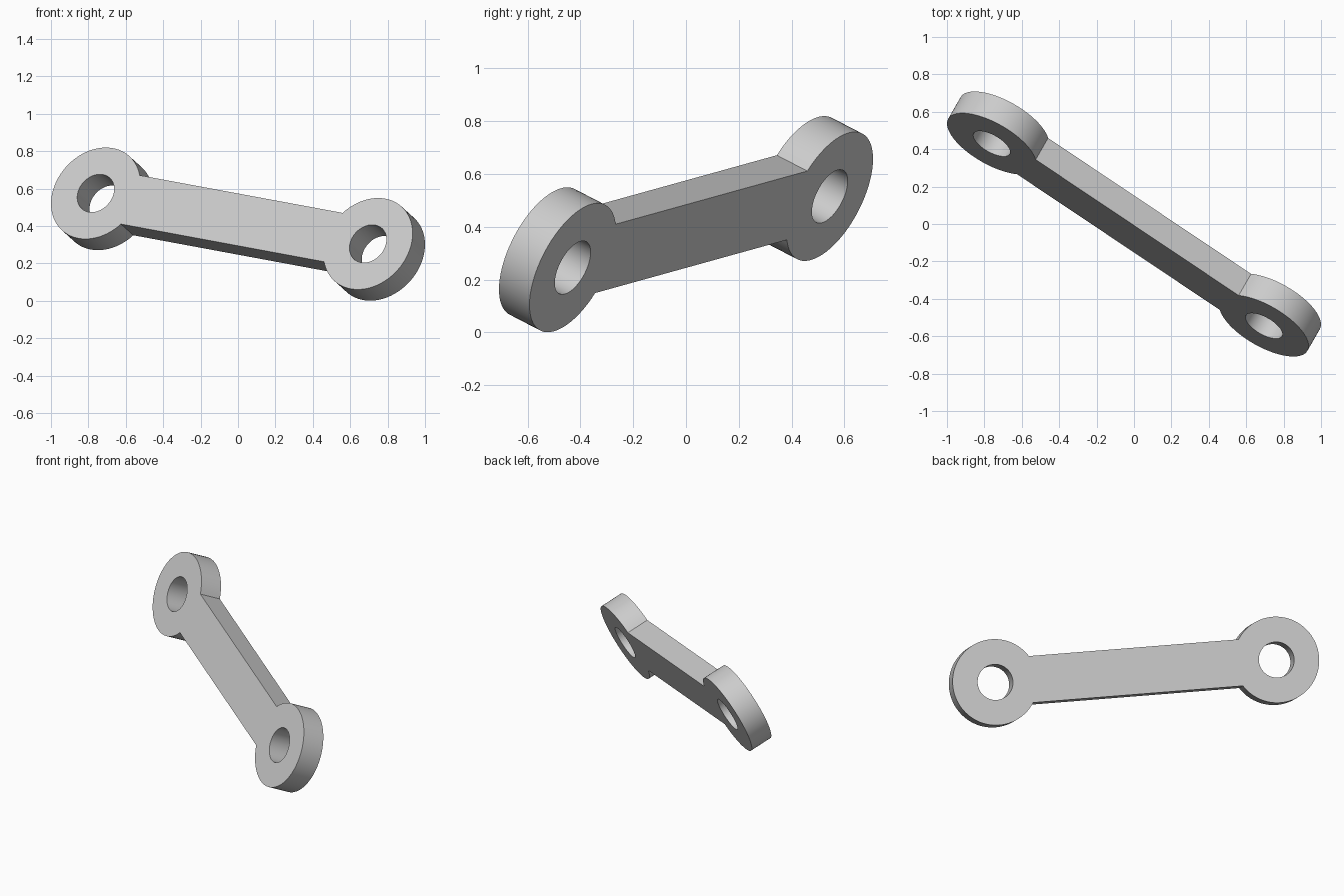
import bpy, bmesh, math
from mathutils import Vector, Matrix

if "Cube" in bpy.data.objects:
    bpy.data.objects.remove(bpy.data.objects["Cube"])

EYE_RADIUS, HOLE_RADIUS = 0.268, 0.111
HALF_SPAN, HALF_WIDTH, THICKNESS = 0.886, 0.145, 0.146
NECK_STEPS, RIM_STEPS = 12, 60

grey = bpy.data.materials.new("light grey")
grey.use_nodes = True
colour = (0.6, 0.6, 0.6, 1)
grey.diffuse_color = colour
grey.node_tree.nodes["Principled BSDF"].inputs["Base Color"].default_value = colour

bm = bmesh.new()
neck = math.asin(HALF_WIDTH / EYE_RADIUS)
# angles round an eye: first the arc hidden in the bar, then the open rim
angles = [-neck + 2 * neck * i / NECK_STEPS for i in range(NECK_STEPS)]
angles += [neck + 2 * (math.pi - neck) * i / RIM_STEPS for i in range(RIM_STEPS)]


def eye(side):
    """Flat ring at one end; returns the rim vertices that meet the bar."""
    def circle(radius):
        return [bm.verts.new((side * (HALF_SPAN - radius * math.cos(a)),
                              -side * radius * math.sin(a), -THICKNESS / 2))
                for a in angles]
    outer, inner = circle(EYE_RADIUS), circle(HOLE_RADIUS)
    for i in range(len(angles)):
        j = (i + 1) % len(angles)
        bm.faces.new((outer[i], outer[j], inner[j], inner[i]))
    return outer[:NECK_STEPS + 1]


# two eyes joined by a flush bar, thickened in one piece
bm.faces.new(eye(-1) + eye(1))
flat = bmesh.ops.extrude_face_region(bm, geom=bm.faces[:])
raised = [g for g in flat["geom"] if isinstance(g, bmesh.types.BMVert)]
bmesh.ops.translate(bm, verts=raised, vec=(0, 0, THICKNESS))
bmesh.ops.recalc_face_normals(bm, faces=bm.faces[:])

mesh = bpy.data.meshes.new("link_arm")
bm.to_mesh(mesh)
bm.free()
mesh.materials.append(grey)
link = bpy.data.objects.new("link_arm", mesh)
bpy.context.collection.objects.link(link)

# tilt the link: length axis, then the direction its front faces
along = Vector((0.728, -0.487, -0.135)).normalized()
across = Vector((-0.459, -0.788, 0.411)).cross(along).normalized()
facing = along.cross(across)
turn = Matrix((along, across, facing)).transposed().to_4x4()
link.matrix_world = Matrix.Translation((0, 0, 0.41)) @ turn

bpy.context.view_layer.objects.active = link
link.select_set(True)
bpy.ops.object.shade_smooth_by_angle(angle=math.radians(30))
